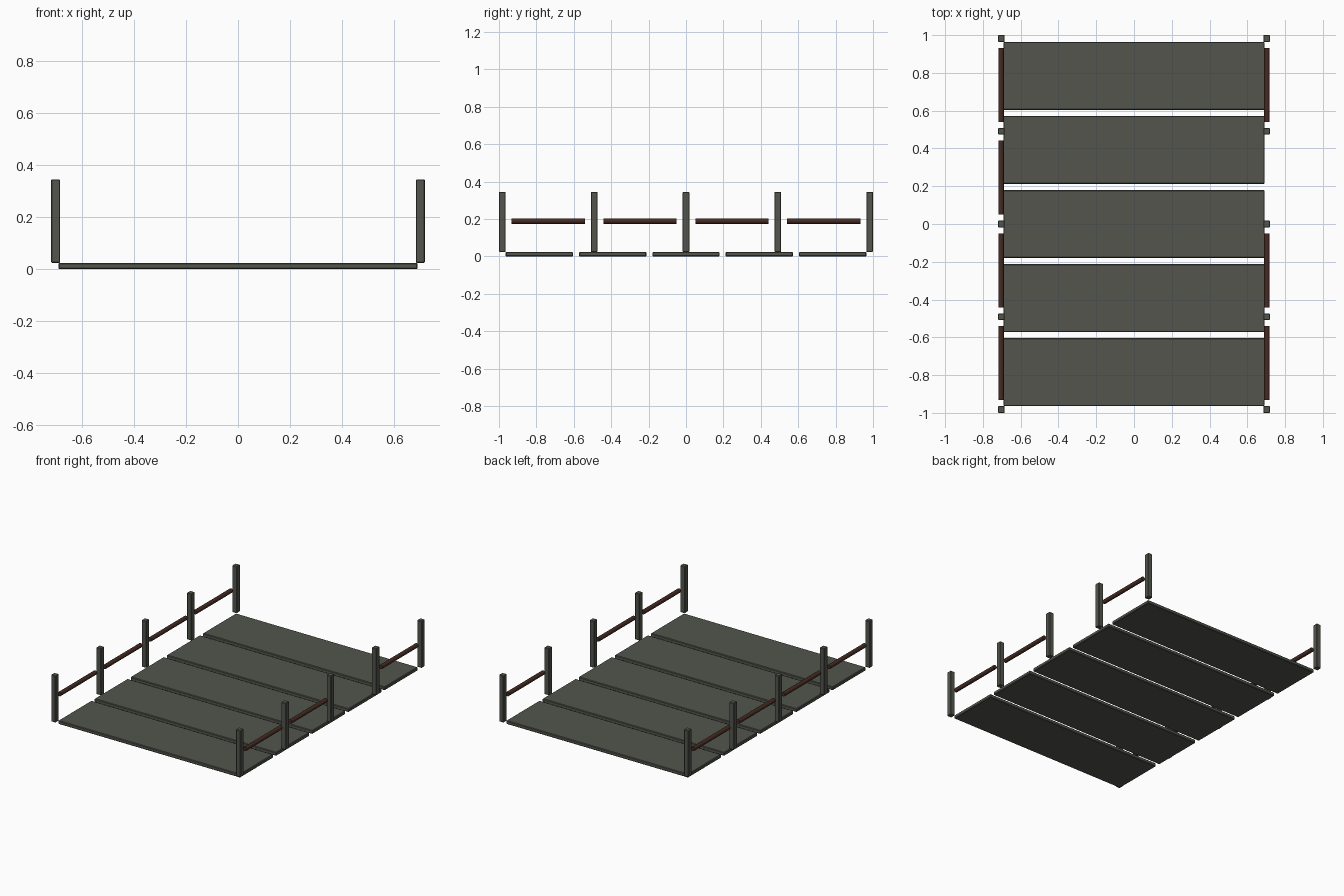
import bpy
from math import pi

cube = bpy.data.objects.get("Cube")
if cube:
    bpy.data.objects.remove(cube, do_unlink=True)


def make_material(name, colour):
    mat = bpy.data.materials.new(name)
    mat.use_nodes = True
    mat.diffuse_color = (*colour, 1)
    bsdf = mat.node_tree.nodes["Principled BSDF"]
    bsdf.inputs["Base Color"].default_value = (*colour, 1)
    bsdf.inputs["Roughness"].default_value = 0.8
    return mat


GREY_WOOD = make_material("weathered grey wood", (0.085, 0.09, 0.073))
BROWN = make_material("dark brown wood", (0.06, 0.024, 0.016))


def add_block(name, centre, size, bevel):
    """Box with slightly chamfered edges."""
    bpy.ops.mesh.primitive_cube_add(size=1, location=centre)
    obj = bpy.context.object
    obj.name = name
    obj.scale = size
    bpy.ops.object.transform_apply(location=False, rotation=False, scale=True)
    mod = obj.modifiers.new("chamfer", "BEVEL")
    mod.width = bevel
    mod.segments = 1
    obj.data.materials.append(GREY_WOOD)


def add_rail(name, centre, length):
    """Round bar running along y."""
    bpy.ops.mesh.primitive_cylinder_add(
        vertices=16, radius=0.0145, depth=length,
        location=centre, rotation=(pi / 2, 0, 0))
    obj = bpy.context.object
    obj.name = name
    obj.data.materials.append(BROWN)
    bpy.ops.object.shade_smooth_by_angle()


DECK = 0.024
POST_TOP = 0.345
SIDE_X = 0.702
POST_PITCH = 0.491

# Deck planks with open gaps
for i in range(-2, 3):
    add_block(f"deck_plank_{i + 3}", (0, i * 0.392, DECK / 2),
              (1.382, 0.36, DECK), 0.004)

for side, sign in (("left", 1), ("right", -1)):
    # Railing posts
    for i in range(-2, 3):
        add_block(f"{side}_post_{i + 3}",
                  (sign * SIDE_X, i * POST_PITCH, (DECK + POST_TOP) / 2),
                  (0.035, 0.036, POST_TOP - DECK), 0.003)
    # Rails between the posts; one is missing on the left side
    for i in range(4):
        if side == "left" and i == 2:
            continue
        add_rail(f"{side}_rail_{i + 1}",
                 (sign * (SIDE_X + 0.002), (i - 1.5) * POST_PITCH, 0.189), 0.391)
